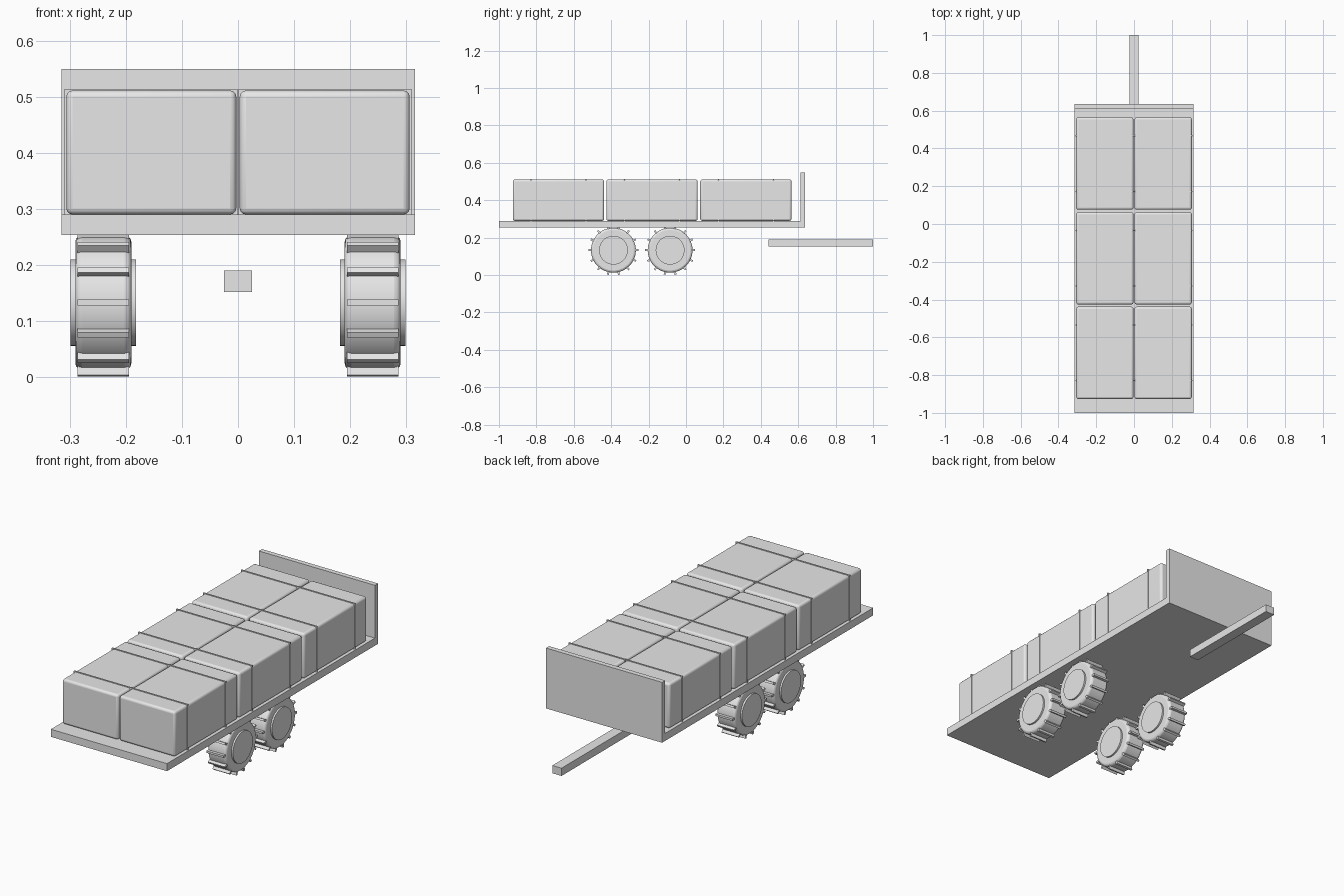
import bpy, bmesh
from math import pi, tau, radians
from mathutils import Matrix, Vector

default = bpy.data.objects.get("Cube")
if default:
    bpy.data.objects.remove(default)

grey = bpy.data.materials.new("light_grey")
grey.use_nodes = True
colour = (0.8, 0.8, 0.8, 1)
grey.diffuse_color = colour
grey.node_tree.nodes["Principled BSDF"].inputs["Base Color"].default_value = colour


def finish(name, bm, bevel=0, segments=2, smooth=False):
    mesh = bpy.data.meshes.new(name)
    bmesh.ops.recalc_face_normals(bm, faces=bm.faces)
    bm.to_mesh(mesh)
    bm.free()
    mesh.materials.append(grey)
    obj = bpy.data.objects.new(name, mesh)
    bpy.context.collection.objects.link(obj)
    if bevel:
        mod = obj.modifiers.new("soft_edges", "BEVEL")
        mod.width, mod.segments = bevel, segments
        mod.limit_method, mod.angle_limit = "ANGLE", radians(40)
    if smooth:
        bpy.ops.object.select_all(action="DESELECT")
        obj.select_set(True)
        bpy.context.view_layer.objects.active = obj
        bpy.ops.object.shade_smooth_by_angle(angle=radians(35))
    return obj


def add_box(bm, lo, hi, turn=None):
    lo, hi = Vector(lo), Vector(hi)
    matrix = Matrix.Translation((lo + hi) / 2) @ Matrix.Diagonal((*(hi - lo), 1))
    bmesh.ops.create_cube(bm, size=1, matrix=(turn or Matrix()) @ matrix)


def box(name, lo, hi, **kw):
    bm = bmesh.new()
    add_box(bm, lo, hi)
    return finish(name, bm, **kw)


def disc(name, centre, radius, width, **kw):
    # Cylinder lying along x
    bm = bmesh.new()
    bmesh.ops.create_cone(bm, cap_ends=True, segments=48, radius1=radius, radius2=radius,
                          depth=width, matrix=Matrix.Rotation(pi / 2, 4, "Y"))
    obj = finish(name, bm, smooth=True, **kw)
    obj.location = centre
    return obj


# Flat bed, end board and tow bar
box("bed", (-0.315, -1, 0.253), (0.315, 0.635, 0.29))
box("end_board", (-0.315, 0.611, 0.29), (0.315, 0.635, 0.549))
box("tow_bar", (-0.025, 0.44, 0.152), (0.025, 1, 0.19))

# Two columns of three bales, each with two thin straps
for side, s in (("left", 1), ("right", -1)):
    for row, y in enumerate((-0.682, -0.182, 0.32), 1):
        xs = sorted((s * 0.003, s * 0.306))
        box(f"bale_{side}_{row}", (xs[0], y - 0.244, 0.29), (xs[1], y + 0.244, 0.511),
            bevel=0.011, segments=3, smooth=True)
        xs = sorted((s * 0.0005, s * 0.309))
        bm = bmesh.new()
        for d in (-0.147, 0.147):
            add_box(bm, (xs[0], y + d - 0.003, 0.288), (xs[1], y + d + 0.003, 0.514))
        finish(f"bale_straps_{side}_{row}", bm)

# Twin axles: tyre, hub and a ring of tread bars per wheel
BARS = 14
for side, x in (("left", 0.24), ("right", -0.24)):
    for place, y in (("front", -0.388), ("rear", -0.085)):
        centre = (x, y, 0.133)
        disc(f"tyre_{side}_{place}", centre, 0.12, 0.1, bevel=0.012, segments=3)
        disc(f"hub_{side}_{place}", centre, 0.077, 0.117)
        bm = bmesh.new()
        for i in range(BARS):
            add_box(bm, (-0.046, 0.11, -0.005), (0.046, 0.134, 0.005),
                    Matrix.Rotation(tau * i / BARS + pi, 4, "X"))
        finish(f"tread_{side}_{place}", bm).location = centre
